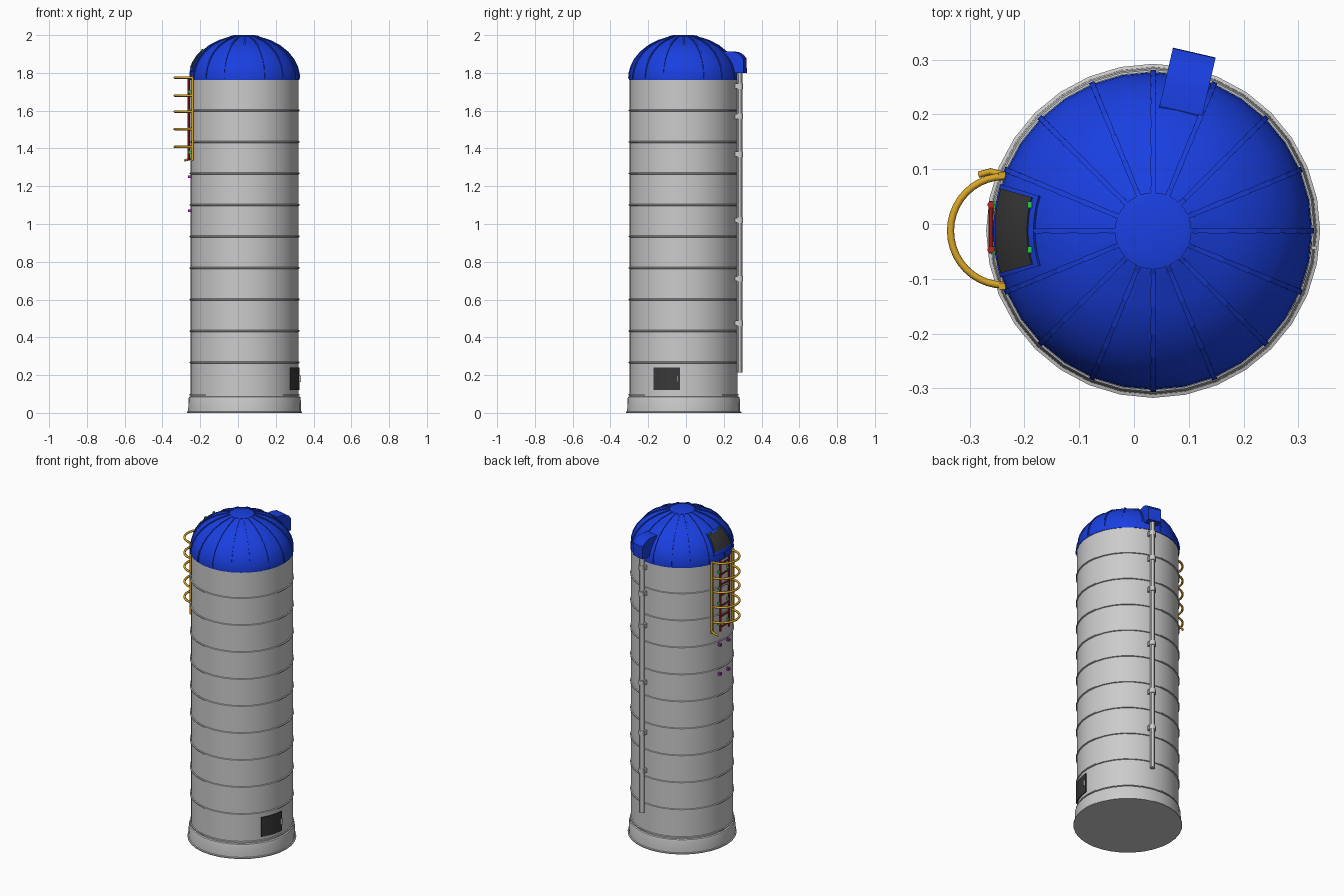
import bpy, bmesh, math
from mathutils import Vector, Matrix

if "Cube" in bpy.data.objects:
    bpy.data.objects.remove(bpy.data.objects["Cube"])

CX, CY = 0.035, -0.0125      # silo axis
SEG = 32
RIM, DZ, DH = 0.290, 1.77, 0.23   # dome radius, base height, rise


def material(name, rgb):
    m = bpy.data.materials.new(name)
    m.diffuse_color = (*rgb, 1)
    m.use_nodes = True
    m.node_tree.nodes["Principled BSDF"].inputs["Base Color"].default_value = m.diffuse_color
    return m


BLUE = material("blue", (0.01, 0.05, 0.75))
DARK = material("dark", (0.04, 0.04, 0.04))
GOLD = material("gold", (0.70, 0.38, 0.02))
RED = material("red", (0.45, 0.02, 0.02))
GREEN = material("green", (0.02, 0.6, 0.05))
PURPLE = material("purple", (0.4, 0.02, 0.5))


def pos(r, a, z):
    return Vector((CX + r * math.cos(a), CY + r * math.sin(a), z))


def finish(name, bm, mat=None, smooth=True):
    bmesh.ops.recalc_face_normals(bm, faces=bm.faces)
    me = bpy.data.meshes.new(name)
    bm.to_mesh(me)
    bm.free()
    ob = bpy.data.objects.new(name, me)
    bpy.context.collection.objects.link(ob)
    if mat:
        me.materials.append(mat)
    if smooth:
        bpy.ops.object.select_all(action='DESELECT')
        ob.select_set(True)
        bpy.context.view_layer.objects.active = ob
        bpy.ops.object.shade_smooth_by_angle(angle=math.radians(30))
    return ob


def lathe(name, profile, mat=None):
    bm = bmesh.new()
    rings = [[bm.verts.new(pos(r, 2 * math.pi * i / SEG, z)) for i in range(SEG)] for r, z in profile]
    for a, b in zip(rings, rings[1:]):
        for i in range(SEG):
            j = (i + 1) % SEG
            bm.faces.new((a[i], a[j], b[j], b[i]))
    for ring in (rings[0], rings[-1]):
        bm.faces.new(ring)
    return finish(name, bm, mat)


def add_patch(bm, profile, a0, a1, n, thick):
    """Curved slab following a profile of (r, z) around the silo axis."""
    k = len(profile)
    grids = []
    for t in (0, thick):
        g = []
        for p in range(k):
            p0, p1 = profile[max(p - 1, 0)], profile[min(p + 1, k - 1)]
            d = Vector((p1[1] - p0[1], p0[0] - p1[0])).normalized() * t
            g.append([bm.verts.new(pos(profile[p][0] + d.x, a0 + (a1 - a0) * i / n, profile[p][1] + d.y))
                      for i in range(n + 1)])
        grids.append(g)
    A, B = grids
    for g in grids:
        for p in range(k - 1):
            for i in range(n):
                bm.faces.new((g[p][i], g[p][i + 1], g[p + 1][i + 1], g[p + 1][i]))
    for p in range(k - 1):
        for i in (0, n):
            bm.faces.new((A[p][i], A[p + 1][i], B[p + 1][i], B[p][i]))
    for i in range(n):
        for p in (0, k - 1):
            bm.faces.new((A[p][i], A[p][i + 1], B[p][i + 1], B[p][i]))


def patch(name, profile, a0, a1, n, thick, mat=None):
    bm = bmesh.new()
    add_patch(bm, profile, math.radians(a0), math.radians(a1), n, thick)
    return finish(name, bm, mat)


def boxes(name, items, mat=None):
    """items: (centre, size, rotation about z)"""
    bm = bmesh.new()
    for c, s, rot in items:
        bmesh.ops.create_cube(bm, size=1, matrix=Matrix.Translation(c) @ Matrix.Rotation(rot, 4, 'Z')
                              @ Matrix.Diagonal((*s, 1)))
    return finish(name, bm, mat, False)


def rods(name, items, mat=None, segs=10):
    """items: (start, end, radius)"""
    bm = bmesh.new()
    for a, b, r in items:
        a, b = Vector(a), Vector(b)
        q = (b - a).to_track_quat('Z', 'Y').to_matrix().to_4x4()
        bmesh.ops.create_cone(bm, cap_ends=True, segments=segs, radius1=r, radius2=r, depth=(b - a).length,
                              matrix=Matrix.Translation((a + b) / 2) @ q)
    return finish(name, bm, mat)


def tube(name, pts, r, mat):
    cu = bpy.data.curves.new(name, 'CURVE')
    cu.dimensions = '3D'
    cu.bevel_depth, cu.bevel_resolution, cu.use_fill_caps = r, 2, True
    sp = cu.splines.new('POLY')
    sp.points.add(len(pts) - 1)
    for p, co in zip(sp.points, pts):
        p.co = (*co, 1)
    cu.materials.append(mat)
    ob = bpy.data.objects.new(name, cu)
    bpy.context.collection.objects.link(ob)


def dome_rz(r):
    return (r, DZ + DH * math.sqrt(max(0, 1 - (r / RIM) ** 2)))


# Wall with stacked sheet seams, and base
lathe("base", [(0.305, 0), (0.305, 0.006), (0.299, 0.008), (0.297, 0.075), (0.294, 0.085), (0.286, 0.088)])
wall = [(0.286, 0.08)]
for z in [0.096] + [0.267 + 0.1668 * i for i in range(9)]:
    wall += [(0.286, z - 0.005), (0.2915, z - 0.003), (0.2915, z + 0.003), (0.286, z + 0.005)]
lathe("wall", wall + [(0.286, 1.775)])

# Dome, cap and raised ribs
angles = [math.radians(a) for a in (0, 8, 17, 27, 38, 50, 62, 74)]
dome = [(RIM * math.cos(a), DZ + DH * 0.985 * math.sin(a)) for a in angles]
lathe("dome_roof", [(0.289, DZ - 0.008)] + dome + [(0.068, 1.994)], BLUE)
lathe("dome_cap", [(0.070, 1.988), (0.070, 1.996), (0.055, 2.0)], BLUE)
bm = bmesh.new()
for i in range(16):
    a = i * math.pi / 8
    for (p, q) in zip(dome, dome[1:] + [(0.068, 1.994)]):
        h0, h1 = 0.005 / p[0], 0.004 / q[0]
        v = []
        for (r, z), h in ((p, h0), (q, h1)):
            n = Vector((r / RIM, (z - DZ) / DH)).normalized() * 0.004
            v.append([bm.verts.new(pos(r + d * n.x, a + s * h, z + d * n.y))
                      for s, d in ((-1, -0.5), (-1, 1), (1, 1), (1, -0.5))])
        for k in range(3):
            bm.faces.new((v[0][k], v[0][k + 1], v[1][k + 1], v[1][k]))
finish("dome_ribs", bm, BLUE)

# Roof hatch with frame and hinges
hatch = [(0.281, 1.826), (0.268, 1.856), (0.250, 1.884), (0.224, 1.912)]
patch("hatch_frame", [(0.286, 1.806)] + hatch + [(0.215, 1.919)], 163, 197, 8, 0.006, BLUE)
patch("hatch_panel", hatch, 164.5, 195.5, 8, 0.009, DARK)
boxes("hatch_hinges", [((-0.19, y, 1.921), (0.008, 0.012, 0.012), 0) for y in (0.035, -0.047)], GREEN)

# Lower door with handle
patch("lower_door", [(0.285, 0.12), (0.285, 0.24)], -33, -4, 6, 0.006, DARK)
boxes("door_handle", [(pos(0.295, math.radians(-6), 0.18), (0.012, 0.006, 0.035), math.radians(-6))])

# Filling chute and pipe
ca = math.radians(77)
prof = [(0.205, 1.90), (0.226, 1.914), (0.268, 1.914), (0.298, 1.908), (0.32, 1.893), (0.333, 1.875),
        (0.334, 1.80), (0.25, 1.80)]
bm = bmesh.new()
side = Vector((-math.sin(ca), math.cos(ca), 0)) * 0.04
L = [[bm.verts.new(pos(r, ca, z) + side * s) for r, z in prof] for s in (-1, 1)]
for i in range(len(prof)):
    j = (i + 1) % len(prof)
    bm.faces.new((L[0][i], L[0][j], L[1][j], L[1][i]))
for f in L:
    bm.faces.new(f)
finish("chute_hood", bm, BLUE)
rods("fill_pipe", [(pos(0.305, ca, 0.215), pos(0.305, ca, 1.81), 0.0145)], segs=12)
BR = (1.73, 1.57, 1.37, 1.02, 0.71, 0.475)
rods("pipe_collars", [(pos(0.305, ca, z - 0.014), pos(0.305, ca, z + 0.014), 0.018) for z in BR], segs=12)
boxes("pipe_brackets", [(pos(0.292, ca, z), (0.02, 0.044, 0.026), ca) for z in BR])

# Ladder: rails, rungs, stand-offs and lower wall bolts
LY = (0.035, -0.047)
rods("ladder_rails", [((-0.261, y, 1.335), (-0.261, y, 1.775), 0.0065) for y in LY], RED)
rods("ladder_rungs", [((-0.261, LY[0], 1.36 + 0.065 * i), (-0.261, LY[1], 1.36 + 0.065 * i), 0.0045)
                      for i in range(7)], RED)
boxes("ladder_standoffs", [((-0.253, y, z), (0.02, 0.014, 0.014), 0)
                           for y in LY for z in (1.38, 1.505, 1.60, 1.70)], GREEN)
boxes("wall_bolts", [((-0.256, y, z), (0.018, 0.014, 0.014), 0) for y in LY for z in (1.25, 1.07)], PURPLE)

# Safety cage: hoops and uprights
for i, z in enumerate((1.775, 1.68, 1.595, 1.502, 1.408)):
    tube(f"cage_hoop_{i + 1}", [(-0.238 - 0.097 * math.sin(t), CY + 0.099 * math.cos(t), z)
                                for t in [math.pi * k / 20 for k in range(21)]], 0.0065, GOLD)
boxes("cage_uprights", [((-0.241, CY + s * 0.101, 1.56), (0.012, 0.012, 0.445), 0) for s in (1, -1)], GOLD)
tube("cage_hook", [(-0.24, 0.09, 1.352), (-0.262, 0.096, 1.342), (-0.283, 0.09, 1.336)], 0.006, GOLD)
